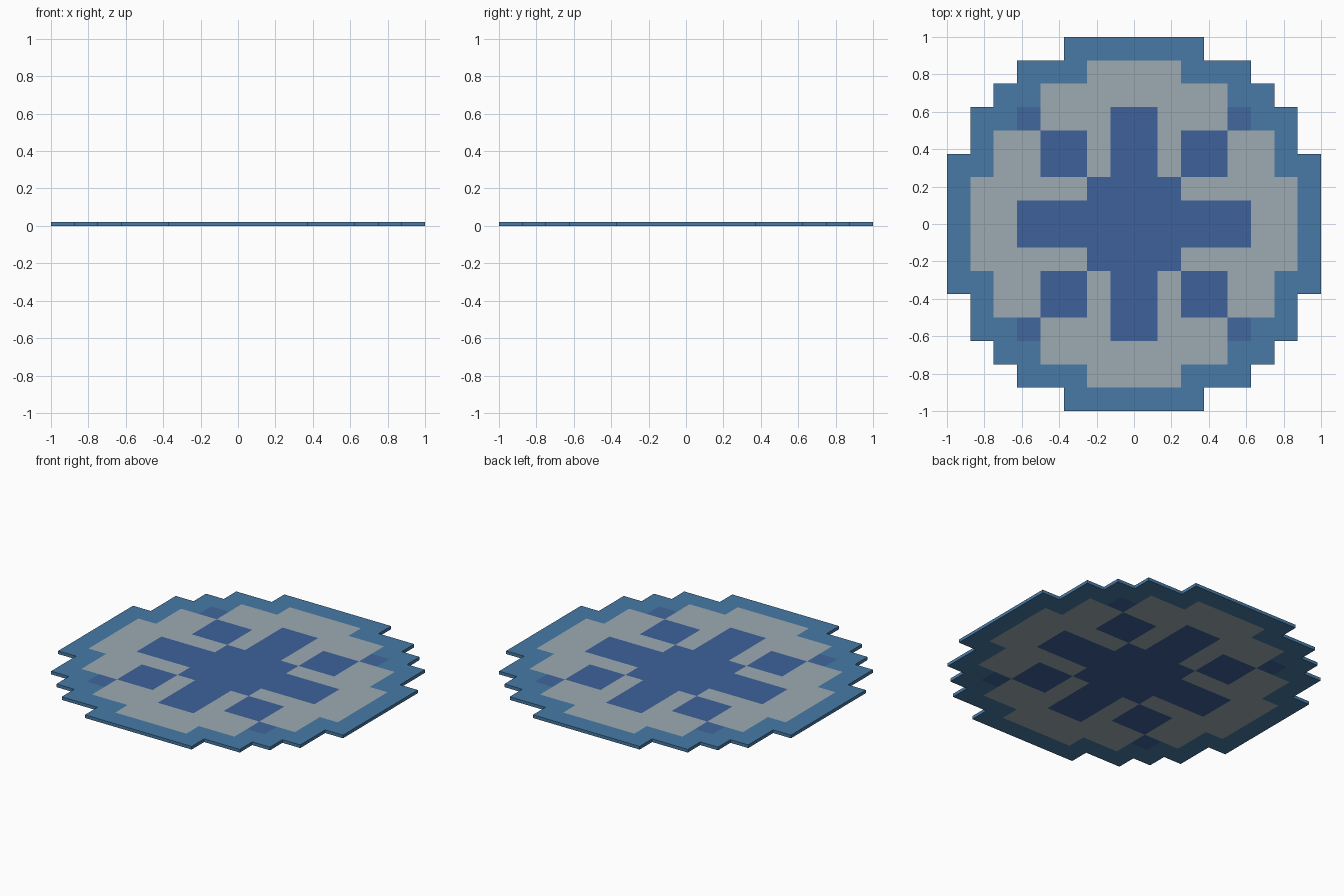
import bpy, bmesh

if "Cube" in bpy.data.objects:
    bpy.data.objects.remove(bpy.data.objects["Cube"])

CELL, THICK = 0.125, 0.02

# Half-widths in cells for each row, counted outwards from the centre
OUTLINE = [8, 8, 8, 7, 7, 6, 5, 3]
INLAY = [7, 7, 6, 6, 4, 4, 2, 0]
CROSS = [5, 2, 1, 1, 1, 0, 0, 0]


def region(i, j):
    """Name of the part that owns cell (i, j), or None outside the disc."""
    a = i if i >= 0 else -i - 1
    b = j if j >= 0 else -j - 1
    if a > 7 or b > 7 or a >= OUTLINE[b]:
        return None
    if a == 4 and b == 4:
        return "corner_accents"
    if a < CROSS[b]:
        return "centre_cross"
    if a in (2, 3) and b in (2, 3):
        return "diagonal_squares"
    return "pale_inlay" if a < INLAY[b] else "outer_rim"


def build(name, color):
    """Flush slab of one colour; walls only along the outer silhouette."""
    bm = bmesh.new()

    def quad(*pts):
        bm.faces.new([bm.verts.new((x * CELL, y * CELL, z)) for x, y, z in pts])

    for i in range(-8, 8):
        for j in range(-8, 8):
            if region(i, j) != name:
                continue
            c = [(i, j), (i + 1, j), (i + 1, j + 1), (i, j + 1)]
            quad(*[(x, y, THICK) for x, y in c])
            quad(*[(x, y, 0) for x, y in reversed(c)])
            for k, (di, dj) in enumerate([(0, -1), (1, 0), (0, 1), (-1, 0)]):
                if region(i + di, j + dj) is None:
                    p, q = c[k], c[(k + 1) % 4]
                    quad((*p, 0), (*q, 0), (*q, THICK), (*p, THICK))
    bmesh.ops.remove_doubles(bm, verts=bm.verts, dist=1e-4)
    mesh = bpy.data.meshes.new(name)
    bm.to_mesh(mesh)
    bm.free()
    mat = bpy.data.materials.new(name + "_colour")
    mat.diffuse_color = (*color, 1)
    mat.use_nodes = True
    mat.node_tree.nodes["Principled BSDF"].inputs["Base Color"].default_value = mat.diffuse_color
    mesh.materials.append(mat)
    bpy.context.collection.objects.link(bpy.data.objects.new(name, mesh))


build("outer_rim", (0.063, 0.195, 0.38))
build("pale_inlay", (0.34, 0.41, 0.45))
build("centre_cross", (0.047, 0.12, 0.33))
build("diagonal_squares", (0.047, 0.12, 0.33))
build("corner_accents", (0.052, 0.135, 0.34))
